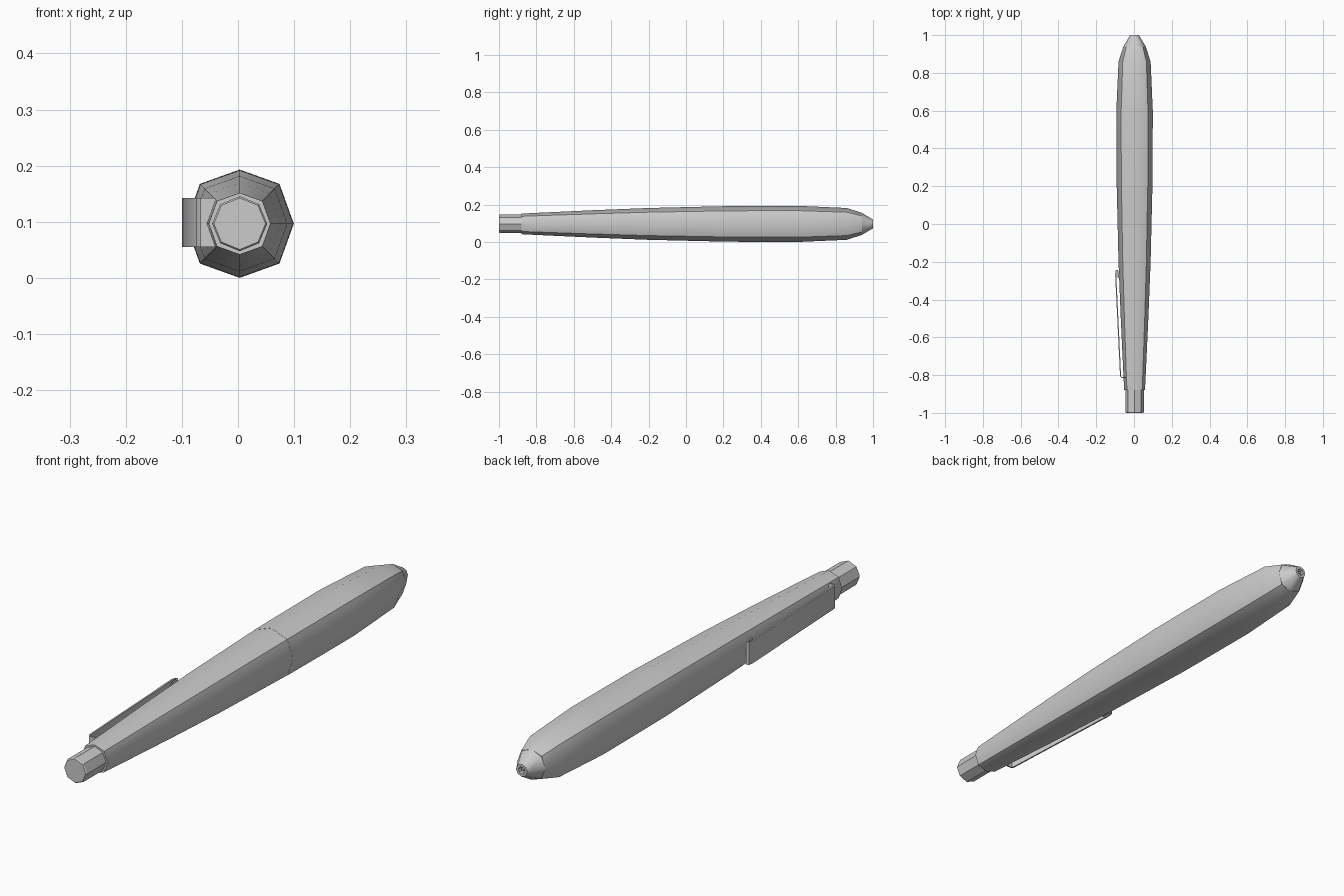
import bpy, bmesh, math

if "Cube" in bpy.data.objects:
    bpy.data.objects.remove(bpy.data.objects["Cube"])

grey = bpy.data.materials.new("plain_grey")
grey.use_nodes = True
grey.diffuse_color = (0.6, 0.6, 0.6, 1)
grey.node_tree.nodes["Principled BSDF"].inputs["Base Color"].default_value = (0.6, 0.6, 0.6, 1)

CX, CZ = 0.003, 0.0965   # long axis of the pen


def finish(name, bm, smooth):
    bmesh.ops.recalc_face_normals(bm, faces=bm.faces)
    mesh = bpy.data.meshes.new(name)
    bm.to_mesh(mesh)
    bm.free()
    mesh.materials.append(grey)
    obj = bpy.data.objects.new(name, mesh)
    bpy.context.collection.objects.link(obj)
    if smooth:
        bpy.ops.object.select_all(action="DESELECT")
        obj.select_set(True)
        bpy.context.view_layer.objects.active = obj
        bpy.ops.object.shade_smooth_by_angle(angle=math.radians(44))
    return obj


def octagon_tube(name, profile, corner=1.0, smooth=True):
    """Loft eight-sided rings (y, radius); corner pushes the diagonals out."""
    bm = bmesh.new()
    rings = []
    for y, r in profile:
        ring = []
        for i in range(8):
            a = i * math.pi / 4
            rr = r * (corner if i % 2 else 1)
            ring.append(bm.verts.new((CX + rr * math.cos(a), y, CZ + rr * math.sin(a))))
        rings.append(ring)
    for a, b in zip(rings, rings[1:]):
        for i in range(8):
            j = (i + 1) % 8
            bm.faces.new((a[i], a[j], b[j], b[i]))
    bm.faces.new(rings[0])
    bm.faces.new(rings[-1])
    return finish(name, bm, smooth)


# Rear barrel, front grip and nose
octagon_tube("barrel", [(-0.88, 0.055), (-0.8, 0.059), (-0.5, 0.073),
                        (-0.2, 0.085), (0.197, 0.0945)], 1.04)
octagon_tube("grip", [(0.197, 0.095), (0.4, 0.096), (0.6, 0.0965),
                      (0.86, 0.085), (0.94, 0.059)], 1.04)
octagon_tube("nose_cone", [(0.94, 0.059), (0.99, 0.029), (1.0, 0.024),
                           (1.0, 0.014), (0.96, 0.012)], 1.0)
octagon_tube("refill_point", [(0.95, 0.009), (0.985, 0.008), (0.995, 0.004)])

# Push button at the rear
octagon_tube("push_button", [(-1.0, 0.046), (-0.996, 0.049), (-0.82, 0.049)], smooth=False)

# Pocket clip: a bent strip with a foot at the rear and a curled front lip
path = [(-0.040, -0.812), (-0.066, -0.812), (-0.071, -0.806), (-0.097, -0.265),
        (-0.094, -0.248), (-0.088, -0.246), (-0.084, -0.252), (-0.083, -0.285)]
half = 0.003
left, right = [], []
for i, (x, y) in enumerate(path):
    x0, y0 = path[max(i - 1, 0)]
    x1, y1 = path[min(i + 1, len(path) - 1)]
    length = math.hypot(x1 - x0, y1 - y0)
    nx, ny = -(y1 - y0) / length * half, (x1 - x0) / length * half
    left.append((x + nx, y + ny))
    right.append((x - nx, y - ny))
bm = bmesh.new()
low = [[bm.verts.new((x, y, 0.055)) for x, y in side] for side in (left, right)]
for i in range(len(path) - 1):
    bm.faces.new((low[0][i], low[0][i + 1], low[1][i + 1], low[1][i]))
up = bmesh.ops.extrude_face_region(bm, geom=bm.faces[:])
bmesh.ops.translate(bm, vec=(0, 0, 0.087),
                    verts=[g for g in up["geom"] if isinstance(g, bmesh.types.BMVert)])
finish("pocket_clip", bm, True)
